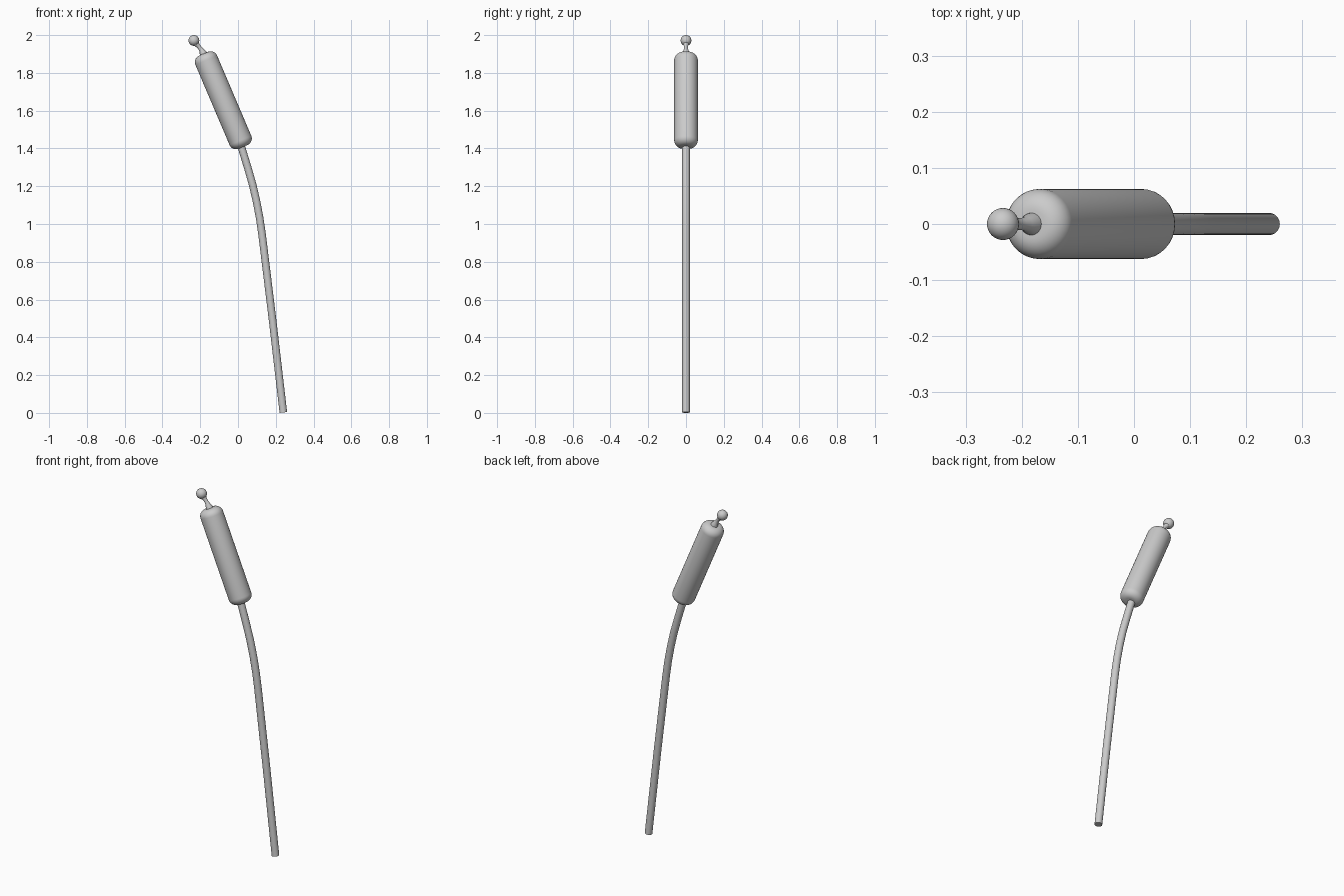
import bpy, bmesh, math
from mathutils import Vector

if "Cube" in bpy.data.objects:
    bpy.data.objects.remove(bpy.data.objects["Cube"])

SIDES = 32


def sweep(name, stations):
    """Round tube along a path in the XZ plane; stations are (x, z, radius)."""
    bm = bmesh.new()
    pts = [Vector((x, 0, z)) for x, z, r in stations]
    rings = []
    for i, (x, z, r) in enumerate(stations):
        t = (pts[min(i + 1, len(pts) - 1)] - pts[max(i - 1, 0)]).normalized()
        side = Vector((t.z, 0, -t.x))
        ring = []
        for k in range(SIDES):
            a = 2 * math.pi * k / SIDES
            ring.append(bm.verts.new(pts[i] + side * r * math.cos(a) + Vector((0, r * math.sin(a), 0))))
        rings.append(ring)
    for a, b in zip(rings, rings[1:]):
        for k in range(SIDES):
            n = (k + 1) % SIDES
            bm.faces.new((a[k], a[n], b[n], b[k]))
    bm.faces.new(rings[0])
    bm.faces.new(rings[-1])
    bmesh.ops.recalc_face_normals(bm, faces=bm.faces)
    mesh = bpy.data.meshes.new(name)
    bm.to_mesh(mesh)
    bm.free()
    obj = bpy.data.objects.new(name, mesh)
    bpy.context.collection.objects.link(obj)
    bpy.ops.object.select_all(action='DESELECT')
    bpy.context.view_layer.objects.active = obj
    obj.select_set(True)
    bpy.ops.object.shade_smooth_by_angle(angle=math.radians(40))
    return obj


# Stem: straight below, bending toward the head
stem_path = [(0.24, 0.0025), (0.182, 0.5), (0.128, 0.94), (0.115, 1.03), (0.098, 1.12),
             (0.077, 1.21), (0.051, 1.30), (0.022, 1.395), (0.0, 1.46)]
sweep("stem", [(x, z, 0.02) for x, z in stem_path])

# Seed head: tilted cylinder with rounded ends
low, high = Vector((0.0127, 1.443)), Vector((-0.168, 1.867))
axis = (high - low).normalized()
flat, fillet = 0.025, 0.0375
arc = [math.radians(90 * i / 8) for i in range(9)]
head = [(low - axis * fillet * math.cos(a), flat + fillet * math.sin(a)) for a in arc]
head += [(high + axis * fillet * math.cos(a), flat + fillet * math.sin(a)) for a in reversed(arc)]
sweep("seed_head", [(p.x, p.y, r) for p, r in head])

# Tip: flared neck bending up to the ball
sweep("tip_neck", [(-0.179, 1.892, 0.021), (-0.185, 1.905, 0.019), (-0.192, 1.918, 0.0135),
                   (-0.200, 1.930, 0.0105), (-0.209, 1.941, 0.0105), (-0.217, 1.950, 0.014),
                   (-0.224, 1.958, 0.018)])

# Ball at the very top
bpy.ops.mesh.primitive_uv_sphere_add(segments=32, ring_count=16, radius=0.0285,
                                     location=(-0.2335, 0, 1.9715))
ball = bpy.context.object
ball.name = "tip_ball"
bpy.ops.object.shade_smooth()
